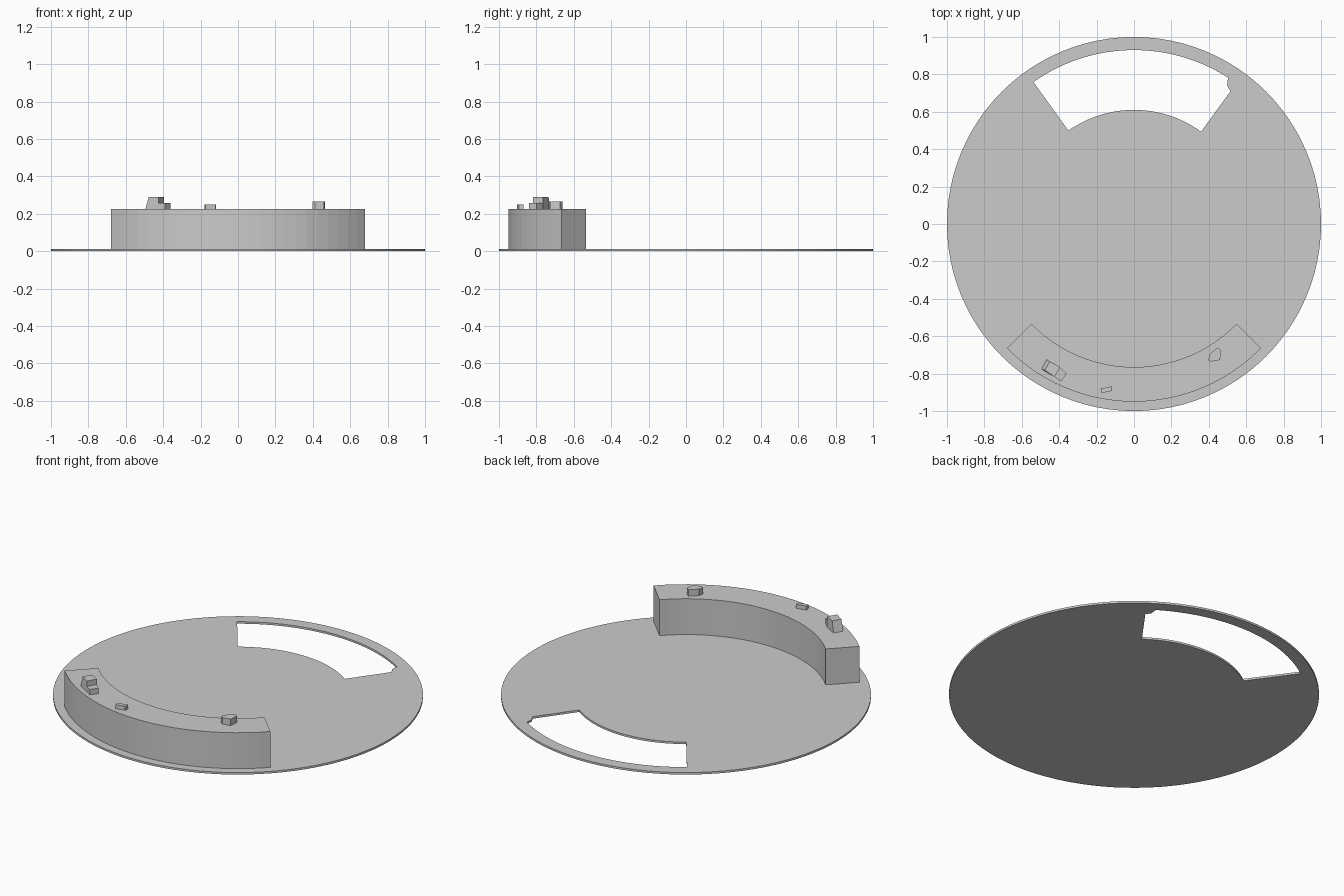
import bpy, bmesh
from math import radians, sin, cos

if "Cube" in bpy.data.objects:
    bpy.data.objects.remove(bpy.data.objects["Cube"])


def arc(r, a0, a1, n):
    """Points on a circle round the origin, angles in degrees."""
    return [(r * cos(radians(a0 + (a1 - a0) * i / n)),
             r * sin(radians(a0 + (a1 - a0) * i / n))) for i in range(n + 1)]


def prism(name, loops, z0, z1, top=None):
    """Extrude an outline (first loop) with optional holes; top may lean."""
    bm = bmesh.new()
    walls, caps = [], {z0: [], z1: []}
    for k, loop in enumerate(loops):
        upper = top if top and k == 0 else loop
        lo = [bm.verts.new((x, y, z0)) for x, y in loop]
        hi = [bm.verts.new((x, y, z1)) for x, y in upper]
        n = len(loop)
        for i in range(n):
            j = (i + 1) % n
            bm.faces.new((lo[i], lo[j], hi[j], hi[i]))
            caps[z0].append(bm.edges.get((lo[i], lo[j])))
            caps[z1].append(bm.edges.get((hi[i], hi[j])))
    for edges in caps.values():
        bmesh.ops.triangle_fill(bm, edges=edges, use_beauty=True, normal=(0, 0, 1))
    bmesh.ops.recalc_face_normals(bm, faces=bm.faces)
    mesh = bpy.data.meshes.new(name)
    bm.to_mesh(mesh)
    bm.free()
    obj = bpy.data.objects.new(name, mesh)
    bpy.context.collection.objects.link(obj)
    return obj


# Thin round base with an arc-shaped opening, chipped at one corner
rim = arc(1.0, 0, 360, 96)[:-1]
opening = (arc(0.93, 57.3, 125.3, 28) + arc(0.61, 125.1, 54, 28)
           + [(0.516, 0.71), (0.498, 0.74)])
prism("base_disc", [rim, opening], 0, 0.012)

# Curved wall opposite the opening
wall = arc(0.95, 224.4, 315.6, 24) + arc(0.765, 315.8, 224.2, 24)
prism("curved_wall", [wall], 0.012, 0.226)

# Small blocks standing on the wall
Z = 0.226
prism("leaning_block",
      [[(-0.495, -0.775), (-0.467, -0.725), (-0.395, -0.765), (-0.425, -0.818)]], Z, 0.29,
      top=[(-0.477, -0.782), (-0.450, -0.735), (-0.395, -0.765), (-0.425, -0.818)])
prism("low_block",
      [[(-0.428, -0.815), (-0.398, -0.765), (-0.360, -0.800), (-0.390, -0.840)]], Z, 0.258)
prism("middle_block",
      [[(-0.178, -0.880), (-0.117, -0.868), (-0.119, -0.893), (-0.174, -0.904)]], Z, 0.25)
prism("right_block",
      [[(0.398, -0.728), (0.403, -0.700), (0.445, -0.660), (0.465, -0.674),
        (0.460, -0.727), (0.412, -0.735)]], Z, 0.265)
